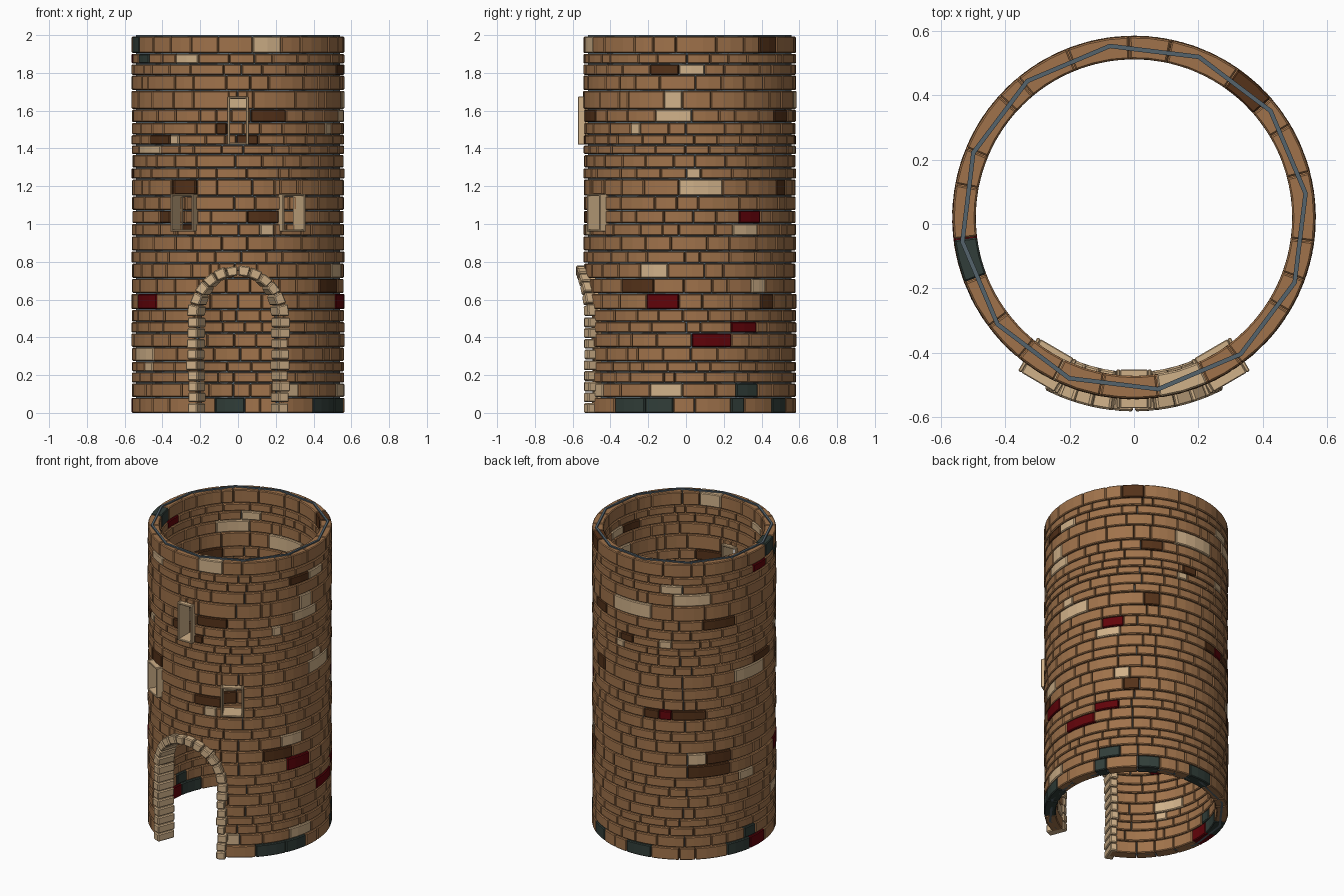
import bpy
import bmesh
import random
from math import sin, cos, asin, sqrt, radians, degrees, ceil
from mathutils import Vector

random.seed(7)
if "Cube" in bpy.data.objects:
    bpy.data.objects.remove(bpy.data.objects["Cube"])

CENTRE_Y = 0.02
R_IN, R_OUT = 0.492, 0.565
ARCH_IN, ARCH_OUT = 0.48, 0.602
SPRING_Z, DOOR_R, DOOR_EDGE = 0.51, 0.217, 0.272
BROWN, TAN, DARK, RED, GREEN, MORTAR = range(6)


def make_material(name, colour):
    mat = bpy.data.materials.new(name)
    mat.use_nodes = True
    mat.diffuse_color = (*colour, 1)
    mat.node_tree.nodes["Principled BSDF"].inputs["Base Color"].default_value = (*colour, 1)
    return mat


MATERIALS = [
    make_material("brown brick", (0.35, 0.17, 0.07)),
    make_material("tan stone", (0.63, 0.44, 0.25)),
    make_material("dark brown brick", (0.09, 0.032, 0.01)),
    make_material("dark red brick", (0.12, 0.001, 0.003)),
    make_material("slate green brick", (0.031, 0.048, 0.041)),
    make_material("blue grey mortar", (0.09, 0.125, 0.15)),
]

# Lower edge of each course of bricks
COURSES = [0, .085, .16, .22, .275, .35, .425, .485, .55, .635, .715, .795, .86, .94,
           1.005, 1.075, 1.15, 1.24, 1.3, 1.37, 1.42, 1.475, 1.54, 1.61, 1.71, 1.79,
           1.85, 1.905, 1.997]
# Accent bricks of each colour by course: bearing and half width in degrees
TAN_BRICKS = {
    1: [(-13, 9), (-61, 6)], 3: [(-148, 4)], 4: [(-154, 11)], 7: [(168, 6)],
    9: [(41, 5), (133, 6)], 10: [(-20, 8)], 13: [(32, 8), (-74, 4)],
    16: [(6, 12), (172, 13)], 17: [(2, 4)], 19: [(-148, 11), (78, 6)],
    20: [(-128, 4), (113, 4)], 21: [(-31, 3)], 22: [(-9, 10)], 23: [(-9, 5), (88, 16)],
    24: [(130, 12)], 25: [(2, 6), (117, 7)], 26: [(-119, 7)], 27: [(-74, 8)]}
DARK_BRICKS = {
    8: [(47, 5), (141, 14)], 9: [(-30, 10), (148, 8)], 13: [(128, 11), (104, 5)],
    14: [(-76, 9), (-134, 4)], 16: [(-121, 8), (60, 5)], 17: [(183, 9)],
    20: [(-138, 8), (-82, 3), (86, 5)], 21: [(-99, 3)],
    22: [(-73, 10), (60, 7), (148, 11)], 25: [(-14, 8)], 27: [(48, 7)]}
RED_BRICKS = {0: [(179, 7)], 5: [(12, 11)], 6: [(31, 8)], 8: [(-15, 9), (-150, 10)],
              13: [(113, 4)], 14: [(35, 7)], 26: [(181, 7)]}
GREEN_BRICKS = {0: [(-35, 10), (-17, 8), (27, 4), (58, 7), (95, 9), (162, 9)],
                1: [(33, 7), (171, 5)], 26: [(-153, 6)], 27: [(194, 7)]}
ACCENTS = {TAN: TAN_BRICKS, DARK: DARK_BRICKS, RED: RED_BRICKS, GREEN: GREEN_BRICKS}
# Windows: bearing, width, bottom, top
WINDOWS = [(-90, 0.11, 1.42, 1.675), (-59.7, 0.142, 0.96, 1.16), (-120.3, 0.142, 0.96, 1.16)]


def polar(angle, radius, z):
    a = radians(angle)
    return Vector((radius * cos(a), CENTRE_Y + radius * sin(a), z))


def loft(bm, sections, mat):
    """Closed solid through a series of four-cornered sections."""
    rings = [[bm.verts.new(p) for p in s] for s in sections]
    faces = [bm.faces.new(rings[0]), bm.faces.new(rings[-1])]
    for a, b in zip(rings, rings[1:]):
        faces += [bm.faces.new((a[i - 1], a[i], b[i], b[i - 1])) for i in range(4)]
    for f in faces:
        f.material_index = mat


def arc_block(bm, z0, z1, angles, radii, mat):
    """Block bent around the tower; radii gives inner and outer radius at an angle."""
    sections = []
    for a in angles:
        r0, r1 = radii(a)
        sections.append([polar(a, r0, z0), polar(a, r1, z0), polar(a, r1, z1), polar(a, r0, z1)])
    loft(bm, sections, mat)


def finish(name, bm, bevel=0):
    bmesh.ops.recalc_face_normals(bm, faces=bm.faces)
    mesh = bpy.data.meshes.new(name)
    bm.to_mesh(mesh)
    bm.free()
    for mat in MATERIALS:
        mesh.materials.append(mat)
    obj = bpy.data.objects.new(name, mesh)
    bpy.context.scene.collection.objects.link(obj)
    if bevel:
        mod = obj.modifiers.new("Chamfer", "BEVEL")
        mod.width, mod.segments, mod.limit_method = bevel, 1, "ANGLE"
        mod.angle_limit = radians(40)


def carve(rect, holes):
    """Pieces of an angle and height rectangle left outside the openings."""
    pieces = [rect]
    for h0, h1, b, t in holes:
        rest = []
        for a0, a1, z0, z1 in pieces:
            if a1 <= h0 or a0 >= h1 or z1 <= b or z0 >= t:
                rest.append((a0, a1, z0, z1))
                continue
            m0, m1 = max(a0, h0), min(a1, h1)
            rest += [(a0, h0, z0, z1), (h1, a1, z0, z1), (m0, m1, z0, b), (m0, m1, t, z1)]
        pieces = [p for p in rest if p[1] - p[0] > 1.5 and p[3] - p[2] > 0.012]
    return pieces


def row_holes(z):
    holes = []
    for bearing, width, b, t in WINDOWS:
        half = degrees(asin((width / 2 - 0.006) / R_OUT))
        holes.append((bearing - half, bearing + half, b + 0.004, t - 0.004))
    reach = (DOOR_R + 0.015) ** 2 - max(0, z - SPRING_Z) ** 2
    if reach > 0:
        half = degrees(asin(sqrt(reach) / ARCH_OUT))
        holes.append((-90 - half, -90 + half, -1, SPRING_Z + DOOR_R + 0.025))
    return holes


def row_bricks(row, height):
    """Angular spans and colours of one course, random between the accents."""
    mean = 9.5 + 70 * height
    start = random.uniform(-285, -276)
    end = start + 360
    accents = sorted(((a - start) % 360 + start, half, c)
                     for c, rows in ACCENTS.items() for a, half in rows.get(row, []))
    spans = []

    def fill(a, b):
        n = max(1, round((b - a) / mean))
        cuts = [a] + [a + (b - a) * (i + random.uniform(-.33, .33)) / n for i in range(1, n)] + [b]
        spans.extend((p, q, BROWN) for p, q in zip(cuts, cuts[1:]))

    pos = start
    for angle, half, colour in accents:
        lo, hi = max(pos, angle - half), min(end, angle + half)
        if lo - pos < 3:
            lo = pos
        else:
            fill(pos, lo)
        spans.append((lo, hi, colour))
        pos = hi
    if end - pos > 1:
        fill(pos, end)
    return spans


# Brick wall with a thin twelve-sided mortar shell inside it
bricks, mortar = bmesh.new(), bmesh.new()


def mortar_radii(a):
    r = 0.545 * cos(radians(15)) / cos(radians((a - 8) % 30 - 15))
    return r - 0.014, r


for row, (z0, z1) in enumerate(zip(COURSES, COURSES[1:])):
    holes = row_holes(z0)
    r_out = R_OUT - random.uniform(0, 0.005)
    for a0, a1, colour in row_bricks(row, z1 - z0):
        for p, q, b, t in carve((a0 + 0.15, a1 - 0.15, z0, z1 - 0.005), holes):
            n = ceil((q - p) / 8)
            arc_block(bricks, b, t, [p + (q - p) * i / n for i in range(n + 1)],
                      lambda a: (R_IN, r_out), colour)
    top = 2.0 if z1 == COURSES[-1] else z1
    for a0, a1, b, t in carve((-270, 90, z0, top), holes):
        corners = [c for c in range(-262, 90, 30) if a0 < c < a1]
        arc_block(mortar, b, t, [a0, *corners, a1], mortar_radii, MORTAR)
finish("brick_wall", bricks, 0.005)
finish("mortar_shell", mortar)

# Door surround: stacked jamb stones and a ring of arch stones, mirrored
door = bmesh.new()


def door_section(*corners):
    a, b = [[polar(-90 + degrees(asin(x / ARCH_OUT)), r, z) for r in (ARCH_IN, ARCH_OUT)]
            for x, z in corners]
    return a + b[::-1]


for side in (-1, 1):
    for i in range(9):
        low, high = SPRING_Z * i / 9, SPRING_Z * (i + 1) / 9 - 0.005
        x0 = side * (DOOR_R + random.uniform(-0.004, 0.005))
        x1 = side * (DOOR_EDGE + random.uniform(-0.008, 0.008))
        loft(door, [door_section((x0, z), (x1, z)) for z in (low, high)], TAN)
    for i in range(6):
        r1 = DOOR_EDGE + random.uniform(-0.006, 0.002)
        ends = [radians(i * 15 + d) for d in (0.7, 14.3)]
        loft(door, [door_section(*[(side * r * cos(e), SPRING_Z + r * sin(e))
                                   for r in (DOOR_R, r1)]) for e in ends], TAN)
finish("door_surround", door, 0.006)

# Window frames: four thin bars passing through the wall
for name, (bearing, width, b, t) in zip(("upper", "left", "right"), WINDOWS):
    frame = bmesh.new()
    out = polar(bearing, 1, 0) - Vector((0, CENTRE_Y, 0))
    across = Vector((-out.y, out.x, 0))
    w, bar = width / 2, 0.012
    for u0, u1, z0, z1 in ((-w, -w + bar, b, t), (w - bar, w, b, t),
                           (-w + bar, w - bar, b, b + bar), (-w + bar, w - bar, t - bar, t)):
        loft(frame, [[Vector((0, CENTRE_Y, z)) + out * r + across * u
                      for u, z in ((u0, z0), (u1, z0), (u1, z1), (u0, z1))]
                     for r in (0.472, 0.592)], TAN)
    finish(name + "_window_frame", frame, 0.003)
